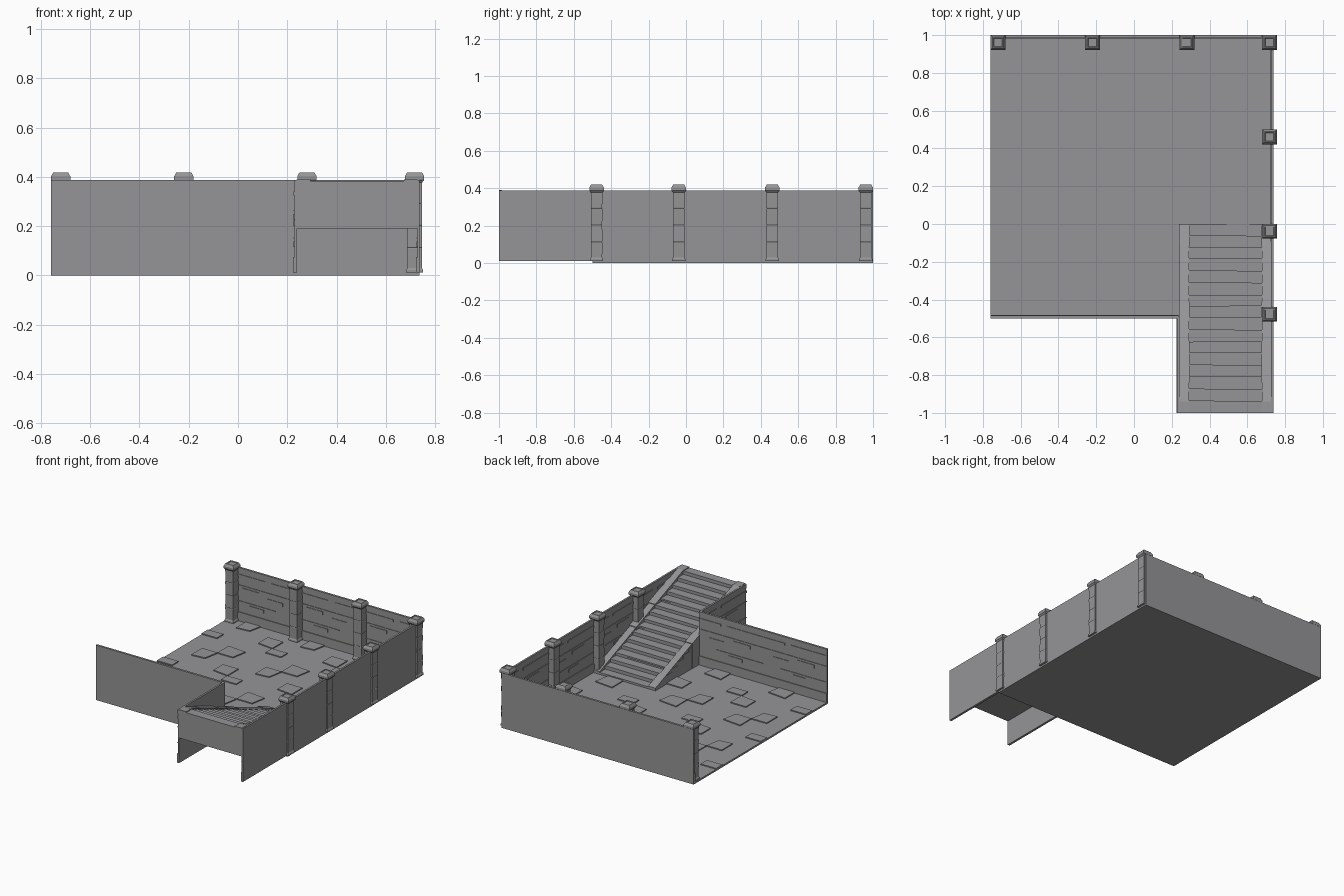
import bpy, bmesh, random

if "Cube" in bpy.data.objects:
    bpy.data.objects.remove(bpy.data.objects["Cube"])

random.seed(4)
TOP = 0.387      # wall top
FLOOR = 0.012    # floor surface

# Dark grey stone
STONE = bpy.data.materials.new("dark_stone")
STONE.diffuse_color = (0.30, 0.295, 0.305, 1)
STONE.use_nodes = True
STONE.node_tree.nodes["Principled BSDF"].inputs["Base Color"].default_value = STONE.diffuse_color


def finish(name, bm):
    bmesh.ops.recalc_face_normals(bm, faces=bm.faces)
    me = bpy.data.meshes.new(name)
    bm.to_mesh(me)
    bm.free()
    me.materials.append(STONE)
    ob = bpy.data.objects.new(name, me)
    bpy.context.collection.objects.link(ob)
    return ob


def loft(bm, rings):
    """Closed solid through rings of equal vertex count."""
    loops = [[bm.verts.new(p) for p in r] for r in rings]
    n = len(loops[0])
    bm.faces.new(loops[0][::-1])
    bm.faces.new(loops[-1])
    for a, b in zip(loops, loops[1:]):
        for i in range(n):
            j = (i + 1) % n
            bm.faces.new((a[i], a[j], b[j], b[i]))


def box(bm, x0, x1, y0, y1, z0, z1):
    loft(bm, [[(x0, y0, z), (x1, y0, z), (x1, y1, z), (x0, y1, z)] for z in (z0, z1)])


def extrude_x(bm, profile, x0, x1):
    loft(bm, [[(x, y, z) for y, z in profile] for x in (x0, x1)])


# Floor slab
bm = bmesh.new()
box(bm, -0.76, 0.738, -0.5, 1.0, 0, FLOOR)
finish("floor", bm)

# Raised paving stones: four shapes repeated on a half unit grid
stones = [
    [(-0.51, 0.50), (-0.39, 0.50), (-0.37, 0.61), (-0.51, 0.625)],
    [(-0.63, 0.38), (-0.53, 0.39), (-0.51, 0.50), (-0.63, 0.50)],
    [(-0.38, 0.27), (-0.26, 0.255), (-0.26, 0.375), (-0.38, 0.375)],
    [(-0.76, 0.18), (-0.64, 0.18), (-0.64, 0.25), (-0.76, 0.25)],
]
bm = bmesh.new()
for i in range(3):
    for j in range(-2, 2):
        for s in stones:
            pts = [(min(x + i * 0.5, 0.73), min(max(y + j * 0.5, -0.49), 0.99)) for x, y in s]
            ys = [p[1] for p in pts]
            under_stairs = max(p[0] for p in pts) > 0.25 and min(ys) < -0.01
            if under_stairs or max(ys) - min(ys) < 0.04:
                continue
            loft(bm, [[(x, y, z) for x, y in pts] for z in (FLOOR - 0.004, FLOOR + 0.007)])
finish("paving_stones", bm)

# Relief of one wall bay: along, height, length, height of block
BRICKS = [(0.0, 0.325, 0.28, 0.016), (0.33, 0.325, 0.17, 0.016), (0.10, 0.225, 0.13, 0.024),
          (0.30, 0.20, 0.12, 0.024), (0.0, 0.262, 0.5, 0.004), (0.0, 0.15, 0.36, 0.004),
          (0.16, 0.115, 0.11, 0.022)]


def wall(name, axis, a0, a1, outer, inner, z0=FLOOR):
    """Wall along an axis; plinth, coping and bricks stand out on its inner side."""
    bm = bmesh.new()
    d = 1 if inner > outer else -1

    def slab(u0, u1, v0, v1, lo, hi):
        v0, v1 = sorted((v0, v1))
        if axis == "x":
            box(bm, u0, u1, v0, v1, lo, hi)
        else:
            box(bm, v0, v1, u0, u1, lo, hi)

    slab(a0, a1, outer, inner, z0, TOP)
    slab(a0, a1, inner, inner + d * 0.006, z0, 0.075)
    slab(a0, a1, inner, inner + d * 0.003, TOP - 0.03, TOP)
    for k in range(round((a1 - a0) / 0.5)):
        for u, z, w, h in BRICKS:
            s = a0 + k * 0.5 + u
            e = min(s + w, a1)
            slab(s, e, inner - d * 0.002, inner + d * 0.004, z, z + h)
    return finish(name, bm)


wall("back_wall", "x", -0.76, 0.738, 1.0, 0.988)
wall("front_wall", "x", -0.76, 0.235, -0.5, -0.488, 0.0)
wall("right_wall", "y", -1.0, 1.0, 0.738, 0.728)
wall("stair_left_wall", "y", -1.0, -0.49, 0.24, 0.23)

# Pillars with base, stacked blocks and bevelled cap
PROFILE = [(0.035, 0.012), (0.035, 0.022), (0.030, 0.03), (0.031, 0.11), (0.029, 0.113), (0.031, 0.116),
           (0.030, 0.20), (0.029, 0.203), (0.030, 0.206), (0.031, 0.29), (0.029, 0.293), (0.030, 0.296),
           (0.031, 0.378), (0.039, 0.388), (0.039, 0.403), (0.030, 0.419), (0.024, 0.419), (0.022, 0.415)]
places = [(-0.72, 0.961), (-0.22, 0.961), (0.28, 0.961),
          (0.717, 0.961), (0.717, 0.461), (0.717, -0.039), (0.717, -0.478)]
for n, (px, py) in enumerate(places):
    bm = bmesh.new()
    loft(bm, [[(px + sx * h, py + sy * h, z) for sx, sy in ((-1, -1), (1, -1), (1, 1), (-1, 1))]
              for h, z in PROFILE])
    finish(f"pillar_{n + 1}", bm)

# Staircase: two flights of eight steps, upper flight hollow below
STEPS, RUN, RISE = 16, 0.0625, 0.0238
profile = []
for i in range(STEPS):
    z = (i + 1) * RISE
    profile += [(-i * RUN, max(z - RISE, FLOOR - 0.004)), (-i * RUN, z)]
profile += [(-1.0, STEPS * RISE), (-1.0, 0.19), (-0.5, 0.19), (-0.5, 0.008)]
bm = bmesh.new()
extrude_x(bm, profile, 0.24, 0.73)
finish("stair_body", bm)

# Worn treads with slightly skewed front edges
bm = bmesh.new()
for i in range(STEPS):
    y, z = -i * RUN, (i + 1) * RISE
    f0, f1 = (y + random.uniform(-0.002, 0.009) for _ in range(2))
    b = y - RUN
    loft(bm, [[(0.29, b, h), (0.68, b, h), (0.68, f1, h), (0.29, f0, h)] for h in (z - 0.009, z + 0.002)])
finish("stair_treads", bm)

# Sloping side kerbs with block joints
def slope(y):
    return min(0.026 - y * 0.385, TOP + 0.003)


cuts = [0.0, -0.12, -0.41, -0.5, -0.62, -0.84, -0.94, -1.0]
for name, x0, x1 in (("left_kerb", 0.238, 0.295), ("right_kerb", 0.674, 0.729)):
    bm = bmesh.new()
    for k, (a, b) in enumerate(zip(cuts, cuts[1:])):
        base = FLOOR - 0.004 if b >= -0.5 else 0.19
        lift = 0.005 if k % 2 == 0 and b > -0.9 else 0.0
        inset = 0.004 * (k % 2)
        extrude_x(bm, [(a, base), (a, slope(a) + lift), (b, slope(b) + lift), (b, base)],
                  x0 + inset, x1 - inset)
    finish(name, bm)
